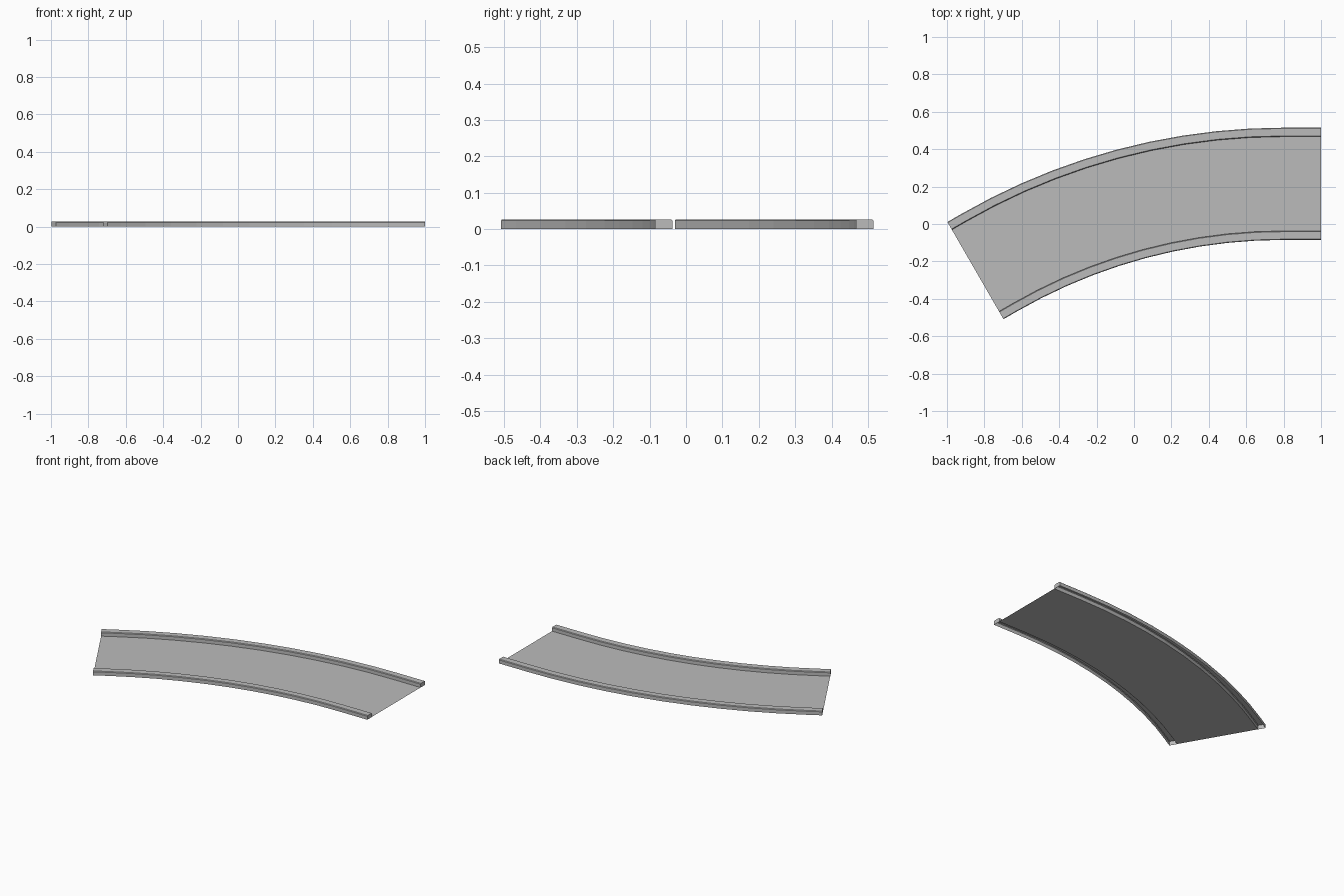
import bpy, bmesh, math
from mathutils import Vector

cube = bpy.data.objects.get("Cube")
if cube:
    bpy.data.objects.remove(cube, do_unlink=True)

grey = bpy.data.materials.new("concrete grey")
grey.use_nodes = True
colour = (0.5, 0.5, 0.5, 1)
grey.diffuse_color = colour
grey.node_tree.nodes["Principled BSDF"].inputs["Base Color"].default_value = colour

# Path of the outer edge: short straight, 30 degree bend, short straight
RADIUS, WIDTH, RAIL, HEIGHT = 3.45, 0.60, 0.048, 0.027
BEND, STEPS = math.radians(30), 10
START, LEAD_IN, LEAD_OUT = Vector((1, 0.515)), 0.2, 0.084


def stations():
    """Edge points with the direction that points across the road."""
    result = [(START, Vector((0, -1)))]
    centre = START + Vector((-LEAD_IN, -RADIUS))
    for i in range(STEPS + 1):
        a = BEND * i / STEPS
        out = Vector((-math.sin(a), math.cos(a)))
        result.append((centre + out * RADIUS, -out))
    point, across = result[-1]
    result.append((point + Vector((across.y, -across.x)) * LEAD_OUT, across))
    return result


def sweep(name, profile, caps):
    """Sweep (across, height) points along the path as an open shell."""
    bm = bmesh.new()
    rows = []
    for point, across in stations():
        rows.append([bm.verts.new((*(point + across * w), z)) for w, z in profile])
    for a, b in zip(rows, rows[1:]):
        for i in range(len(profile) - 1):
            bm.faces.new((a[i], a[i + 1], b[i + 1], b[i]))
    if caps:
        bm.faces.new(rows[0][::-1])
        bm.faces.new(rows[-1])
    bmesh.ops.recalc_face_normals(bm, faces=bm.faces)
    top = max(bm.faces, key=lambda f: f.calc_center_median().z)
    if top.normal.z < 0:
        bmesh.ops.reverse_faces(bm, faces=bm.faces)
    mesh = bpy.data.meshes.new(name)
    bm.to_mesh(mesh)
    bm.free()
    mesh.materials.append(grey)
    obj = bpy.data.objects.new(name, mesh)
    bpy.context.collection.objects.link(obj)


# Hollow kerb section with chamfered top edges, open underneath
CHAMFER = 0.004
section = [(0, 0), (0, HEIGHT - CHAMFER), (CHAMFER, HEIGHT),
           (RAIL - CHAMFER, HEIGHT), (RAIL, HEIGHT - CHAMFER), (RAIL, 0)]

sweep("outer_kerb", section, True)
sweep("inner_kerb", [(WIDTH - w, z) for w, z in section], True)
sweep("road_deck", [(RAIL, 0.001), (WIDTH - RAIL, 0.001)], False)
